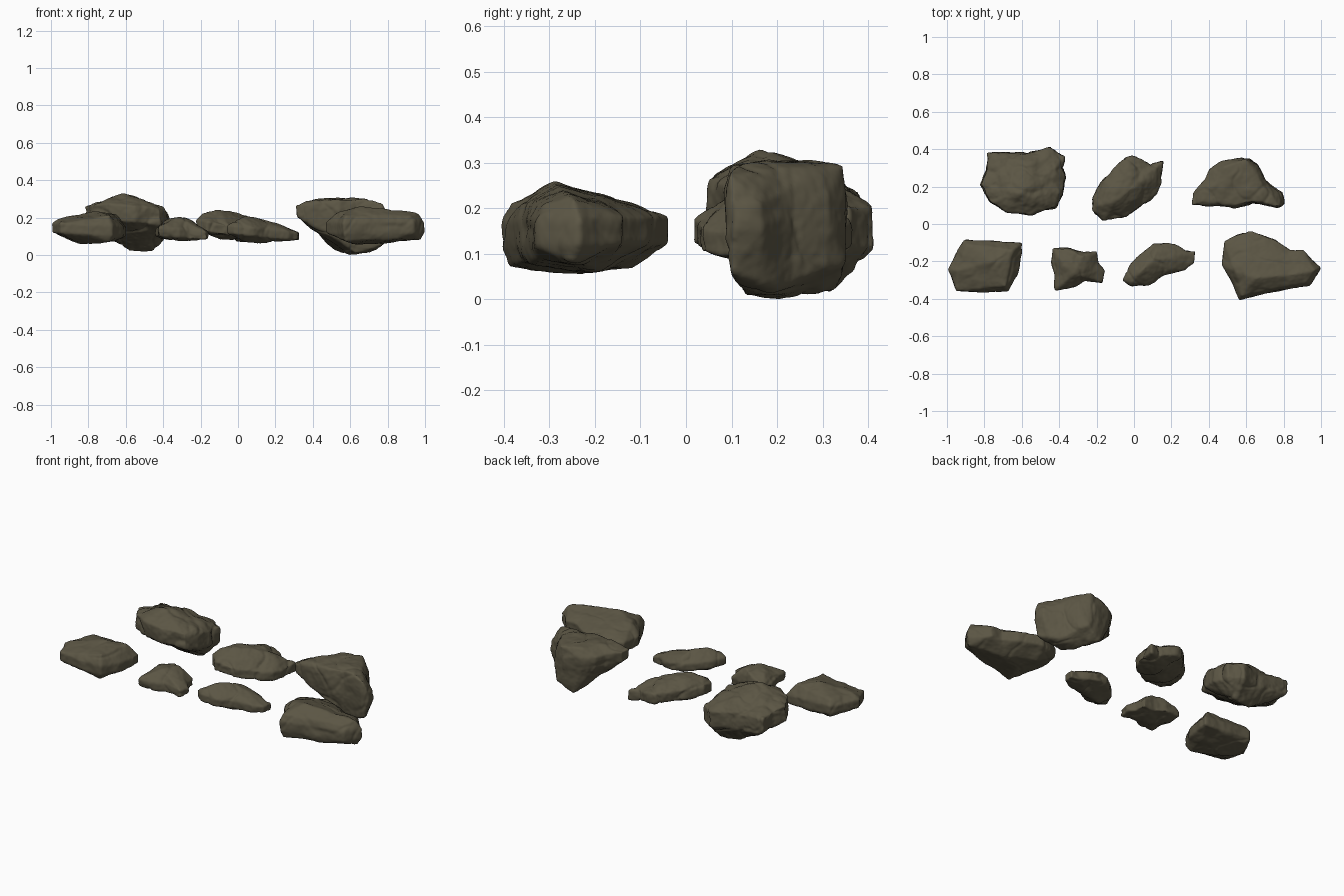
import bpy, bmesh, math
from mathutils import Vector, noise

stone = bpy.data.materials.new("olive_brown_stone")
stone.diffuse_color = (0.105, 0.092, 0.058, 1)


def ray_radius(poly, c, d):
    """Distance from c along d to the farthest crossing of a closed 2D outline."""
    best = 0.0
    for i, a in enumerate(poly):
        b = poly[(i + 1) % len(poly)]
        ex, ey = b[0] - a[0], b[1] - a[1]
        den = d[0] * ey - d[1] * ex
        if abs(den) < 1e-9:
            continue
        ax, ay = a[0] - c[0], a[1] - c[1]
        t = (ax * ey - ay * ex) / den
        s = (ax * d[1] - ay * d[0]) / den
        if t > 0 and -1e-6 <= s <= 1 + 1e-6:
            best = max(best, t)
    return best


def convex_outline(pts):
    """2D convex hull (monotone chain)."""
    def chain(seq):
        out = []
        for p in seq:
            while len(out) > 1 and ((out[-1][0] - out[-2][0]) * (p[1] - out[-2][1])
                                    - (out[-1][1] - out[-2][1]) * (p[0] - out[-2][0])) <= 0:
                out.pop()
            out.append(p)
        return out[:-1]
    pts = sorted(pts)
    return chain(pts) + chain(pts[::-1])


def rock(name, outline, rim, caps, rough=0.010, thick=0.025):
    """Hull of a tilted rim (left z, right z, rise to the back) and cap points, then weathered."""
    xs, ys = [p[0] for p in outline], [p[1] for p in outline]
    x0, x1, y0, y1 = min(xs), max(xs), min(ys), max(ys)
    bm = bmesh.new()
    for x, y in outline:
        z = rim[0] + (rim[1] - rim[0]) * (x - x0) / (x1 - x0) + rim[2] * (y - y0) / (y1 - y0)
        bm.verts.new((x, y, z + thick))
        bm.verts.new((x, y, z - thick))
    for p in caps:
        bm.verts.new(p)
    bmesh.ops.convex_hull(bm, input=bm.verts)
    loose = [v for v in bm.verts if not v.link_faces]
    bmesh.ops.delete(bm, geom=loose, context='VERTS')
    bmesh.ops.recalc_face_normals(bm, faces=bm.faces)
    mesh = bpy.data.meshes.new(name)
    bm.to_mesh(mesh)
    bm.free()
    ob = bpy.data.objects.new(name, mesh)
    bpy.context.collection.objects.link(ob)

    # even surface grid with slightly worn edges
    rm = ob.modifiers.new("grid", 'REMESH')
    rm.mode, rm.voxel_size = 'VOXEL', 0.0075
    sm = ob.modifiers.new("wear", 'SMOOTH')
    sm.factor, sm.iterations = 0.5, 2
    dg = bpy.context.evaluated_depsgraph_get()
    solid = bpy.data.meshes.new_from_object(ob.evaluated_get(dg))
    ob.modifiers.clear()
    ob.data = solid
    solid.name = name

    # notches of the outline, then broad dents and fine grain
    n = len(outline)
    c = (sum(xs) / n, sum(ys) / n)
    hull = convex_outline(outline)
    normals = [v.normal.copy() for v in solid.vertices]
    for v, nor in zip(solid.vertices, normals):
        p = v.co.copy()
        dx, dy = p.x - c[0], p.y - c[1]
        r = math.hypot(dx, dy)
        if r > 1e-4:
            d = (dx / r, dy / r)
            rh = ray_radius(hull, c, d)
            k = ray_radius(outline, c, d) / rh
            w = min(1, r / rh) ** 2
            f = 1 + (k - 1) * w
            p.x, p.y = c[0] + dx * f, c[1] + dy * f
        dent = noise.noise(p * 11) * rough
        crack = -max(0, 0.12 - abs(noise.noise(p * 7 + Vector((5, 3, 1))))) * rough * 5
        grain = noise.fractal(p * 32, 1.0, 2.0, 3) * rough * 0.3
        v.co = p + nor * (dent + crack + grain + 0.002)
    solid.materials.clear()
    solid.materials.append(stone)
    for poly in solid.polygons:
        poly.use_smooth = True
        poly.material_index = 0
    return ob


# back row
rock("large_block_rock",
     [(-.78, .38), (-.69, .38), (-.58, .375), (-.45, .41), (-.37, .36), (-.385, .3), (-.365, .25),
      (-.385, .155), (-.42, .09), (-.555, .05), (-.675, .065), (-.77, .12), (-.82, .21), (-.79, .29)],
     (.24, .205, -.055),
     [(-.62, .16, .33), (-.56, .2, .315), (-.72, .2, .288), (-.74, .3, .26), (-.42, .3, .25),
      (-.4, .17, .255), (-.55, .33, .27), (-.5, .1, .27), (-.66, .1, .29),
      (-.47, .32, .02), (-.58, .3, .028), (-.42, .29, .055), (-.7, .32, .09)], .010, .043)
rock("oval_rock",
     [(-.04, .35), (-.01, .36), (.04, .345), (.09, .32), (.15, .33), (.15, .22), (.12, .165),
      (.06, .11), (-.01, .06), (-.05, .032), (-.165, .02), (-.22, .075), (-.22, .14),
      (-.165, .235), (-.09, .31)],
     (.16, .095, .02),
     [(-.1, .12, .24), (-.13, .19, .235), (0, .2, .232), (.09, .25, .18), (-.19, .1, .22),
      (-.03, .3, .205), (-.1, .12, .09), (.05, .2, .07), (0, .28, .085)], .010, .026)
rock("wedge_rock",
     [(.405, .29), (.47, .33), (.58, .355), (.66, .31), (.7, .235), (.79, .165), (.8, .105),
      (.77, .09), (.635, .115), (.54, .085), (.43, .1), (.31, .1), (.315, .165), (.38, .235)],
     (.235, .18, 0),
     [(.36, .12, .285), (.42, .2, .3), (.6, .3, .3), (.7, .11, .298), (.775, .095, .275),
      (.55, .1, .292), (.6, .345, .295), (.48, .3, .292), (.78, .1, .06), (.62, .345, .08),
      (.53, .33, .022), (.72, .2, .025), (.64, .125, .008), (.6, .2, .002), (.54, .1, .08)],
     .008, .03)

# front row
rock("slab_rock",
     [(-.905, -.085), (-.6, -.1), (-.6, -.15), (-.625, -.27), (-.675, -.355), (-.8, -.37),
      (-.945, -.355), (-.995, -.245), (-.945, -.15)],
     (.145, .125, 0),
     [(-.95, -.25, .2), (-.75, -.2, .235), (-.65, -.14, .215), (-.69, -.33, .21), (-.89, -.11, .195),
      (-.9, -.32, .185), (-.66, -.2, .075), (-.85, -.25, .062), (-.75, -.3, .063),
      (-.69, -.34, .075), (-.89, -.11, .09)], .006, .025)
rock("small_chip_rock",
     [(-.435, -.13), (-.34, -.125), (-.27, -.155), (-.2, -.15), (-.19, -.21), (-.155, -.255),
      (-.17, -.315), (-.26, -.305), (-.315, -.33), (-.425, -.355), (-.425, -.27), (-.44, -.2)],
     (.125, .105, 0),
     [(-.39, -.2, .185), (-.34, -.14, .18), (-.275, -.165, .2), (-.26, -.22, .19),
      (-.32, -.27, .202), (-.37, -.25, .08), (-.25, -.27, .078), (-.3, -.2, .08)], .008, .02)
rock("sliver_rock",
     [(.11, -.11), (.18, -.1), (.27, -.14), (.325, -.15), (.32, -.21), (.27, -.245), (.165, -.27),
      (.085, -.325), (-.02, -.335), (-.055, -.3), (-.02, -.22), (.05, -.15)],
     (.135, .1, 0),
     [(-.005, -.31, .182), (.03, -.26, .206), (.17, -.19, .18), (.1, -.19, .2),
      (.12, -.14, .178), (.02, -.27, .08), (.2, -.18, .072), (.1, -.23, .066)], .008, .02)
rock("long_rock",
     [(.55, -.06), (.62, -.04), (.755, -.085), (.835, -.14), (.905, -.14), (.995, -.235),
      (.94, -.325), (.81, -.35), (.675, -.375), (.565, -.405), (.53, -.325), (.47, -.22), (.485, -.095)],
     (.14, .145, .01),
     [(.54, -.25, .23), (.65, -.29, .258), (.86, -.27, .24), (.965, -.25, .225), (.6, -.16, .225),
      (.575, -.385, .21), (.92, -.31, .205), (.575, -.39, .075), (.975, -.25, .085), (.85, -.33, .085),
      (.65, -.22, .055), (.6, -.12, .075), (.8, -.2, .065)], .006, .028)
